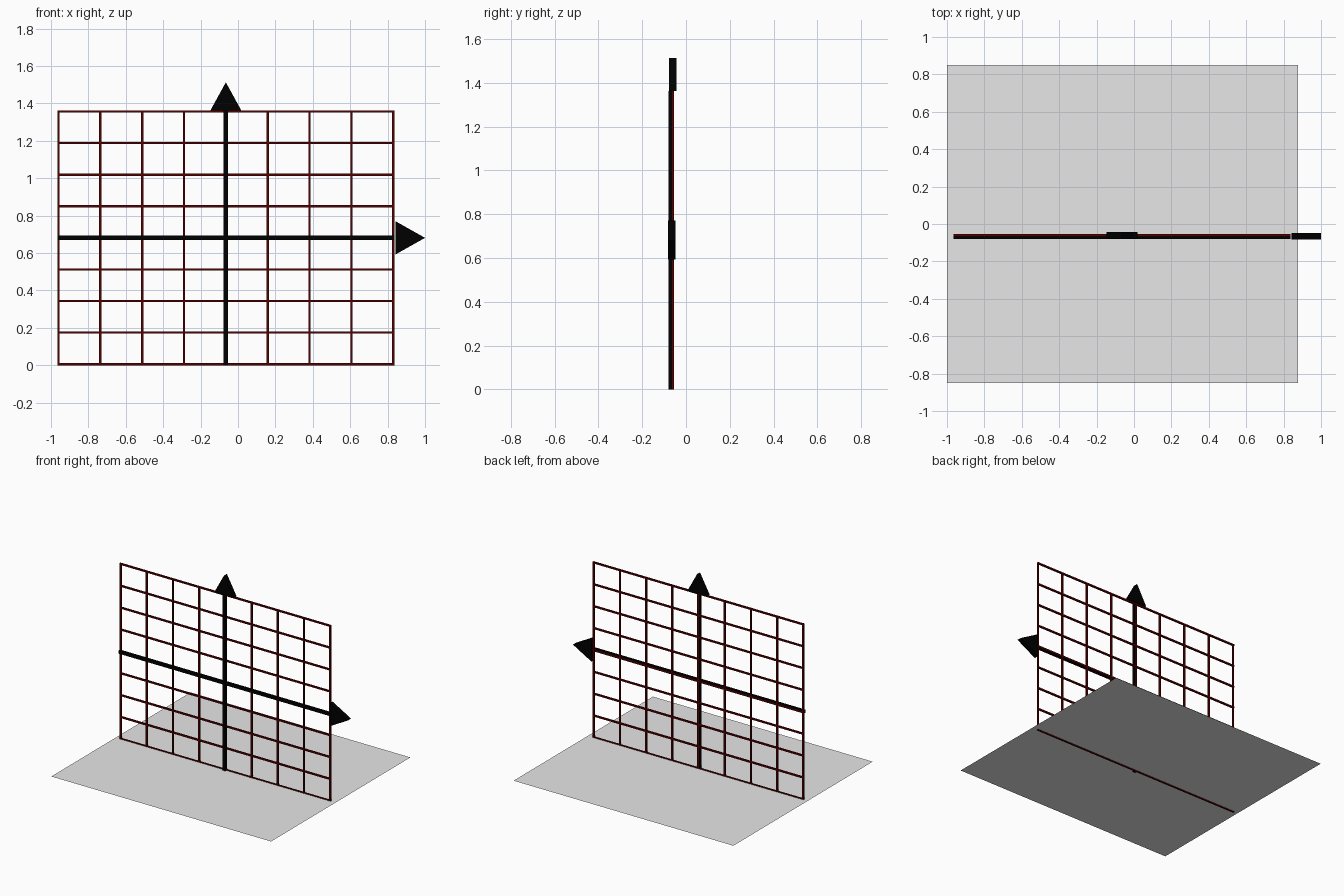
import bpy, bmesh
from mathutils import Vector

if "Cube" in bpy.data.objects:
    bpy.data.objects.remove(bpy.data.objects["Cube"])


def material(name, rgb):
    m = bpy.data.materials.new(name)
    m.diffuse_color = (*rgb, 1)
    m.use_nodes = True
    m.node_tree.nodes["Principled BSDF"].inputs["Base Color"].default_value = m.diffuse_color
    return m


BLACK = material("black", (0.0, 0.0, 0.0))
RED = material("dark red", (0.09, 0.0, 0.0))
GREY = material("floor grey", (0.8, 0.8, 0.8))

X0, X1 = -0.96, 0.83          # grid extents
Z0, Z1 = 0.006, 1.357
XC, ZC = (X0 + X1) / 2, (Z0 + Z1) / 2


def finish(name, bm, mat):
    bmesh.ops.recalc_face_normals(bm, faces=bm.faces)
    me = bpy.data.meshes.new(name)
    bm.to_mesh(me)
    bm.free()
    me.materials.append(mat)
    ob = bpy.data.objects.new(name, me)
    bpy.context.collection.objects.link(ob)
    return ob


def add_box(bm, lo, hi):
    lo, hi = Vector(lo), Vector(hi)
    verts = bmesh.ops.create_cube(bm, size=1)["verts"]
    bmesh.ops.scale(bm, vec=hi - lo, verts=verts)
    bmesh.ops.translate(bm, vec=(lo + hi) / 2, verts=verts)


def arrow(name, points, y0, y1):
    # triangular prism pointing along an axis
    bm = bmesh.new()
    face = bm.faces.new([bm.verts.new((x, y0, z)) for x, z in points])
    ext = bmesh.ops.extrude_face_region(bm, geom=[face], use_keep_orig=True)
    moved = [v for v in ext["geom"] if isinstance(v, bmesh.types.BMVert)]
    bmesh.ops.translate(bm, vec=(0, y1 - y0, 0), verts=moved)
    finish(name, bm, BLACK)


# thin grid bars, nine each way
R = 0.006
bm = bmesh.new()
for i in range(9):
    x = X0 + (X1 - X0) * i / 8
    z = Z0 + (Z1 - Z0) * i / 8
    add_box(bm, (x - R, -0.067, Z0 - R), (x + R, -0.055, Z1 + R))
    add_box(bm, (X0 - R, -0.066, z - R), (X1 + R, -0.054, z + R))
finish("grid_lines", bm, RED)

# thicker axis bars in front of the grid
A = 0.012
bm = bmesh.new()
add_box(bm, (XC - A, -0.080, 0), (XC + A, -0.060, Z1 + 0.006))
finish("vertical_axis", bm, BLACK)
bm = bmesh.new()
add_box(bm, (X0 - R, -0.079, ZC - A), (X1 + R, -0.060, ZC + A))
finish("horizontal_axis", bm, BLACK)

# arrow heads
arrow("up_arrow", [(XC - 0.083, 1.362), (XC + 0.083, 1.362), (XC, 1.513)], -0.078, -0.043)
arrow("right_arrow", [(0.842, ZC - 0.089), (1.0, ZC), (0.842, ZC + 0.089)], -0.082, -0.048)

# floor sheet
bm = bmesh.new()
bm.faces.new([bm.verts.new(p) for p in
              [(-1, -0.85, Z0), (0.878, -0.85, Z0), (0.878, 0.85, Z0), (-1, 0.85, Z0)]])
finish("floor_plane", bm, GREY)
